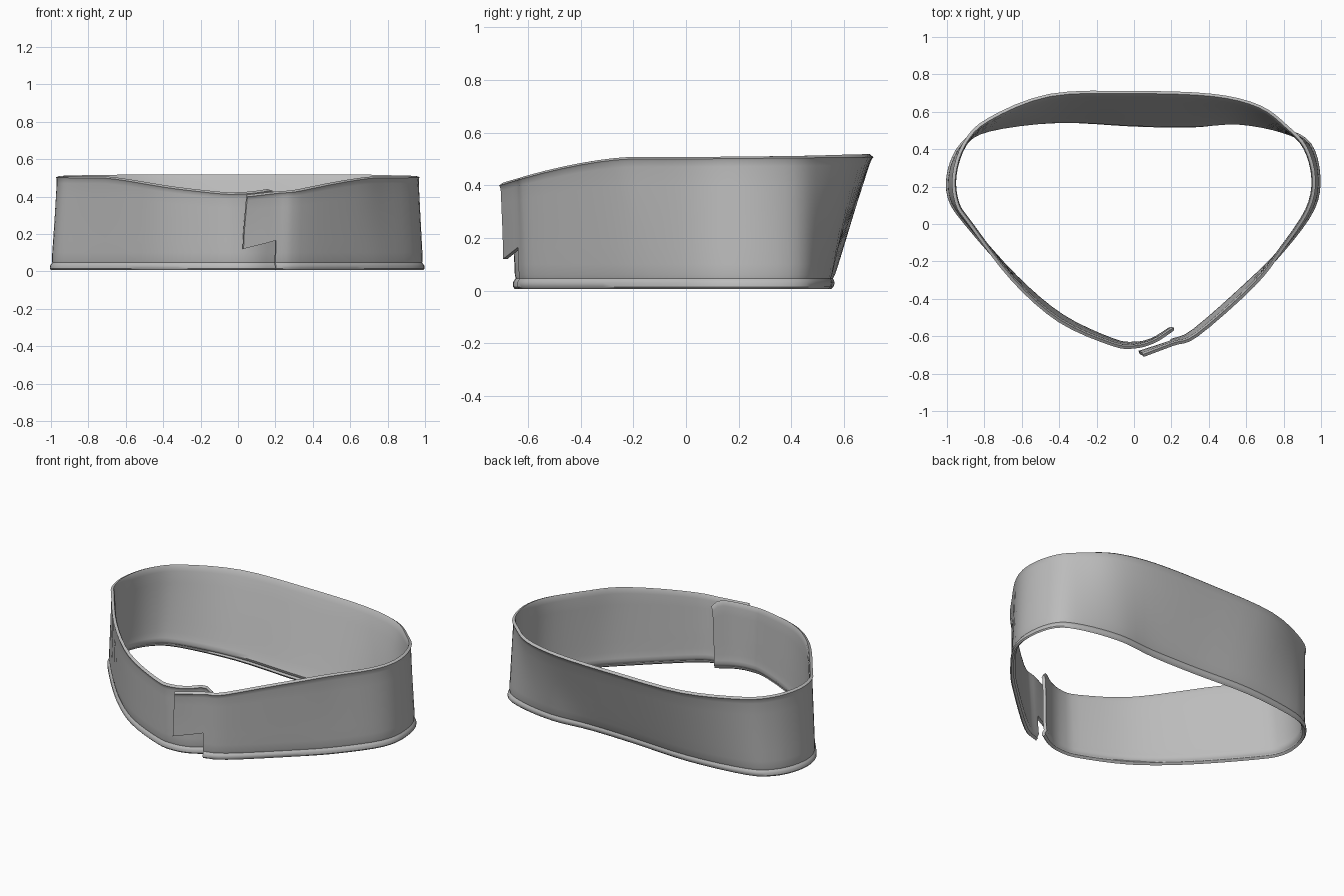
import bpy
import bmesh
from mathutils import Vector

cube = bpy.data.objects.get("Cube")
if cube:
    bpy.data.objects.remove(cube, do_unlink=True)

STEPS = 4          # curve samples between two stations
NOTCH_Z = 0.165    # height of the torn notch in the overlapping end
NOTCH_X = 0.2

# Stations along the band: bottom x, y and top x, y of the outer side
STATIONS = [
    (.2, -.57, .21, -.565), (.1, -.63, .11, -.63), (0, -.65, 0, -.66),
    (-.12, -.63, -.12, -.645), (-.39, -.5, -.4, -.52), (-.64, -.29, -.65, -.3),
    (-.9, 0, -.88, 0), (-.99, .14, -.95, .11), (-.99, .29, -.965, .26),
    (-.92, .43, -.91, .43), (-.78, .51, -.78, .56), (-.4, .55, -.45, .69),
    (0, .53, 0, .705), (.3, .525, .42, .69), (.55, .545, .67, .63),
    (.8, .505, .82, .52), (.94, .43, .92, .41), (.99, .26, .965, .24),
    (.96, .08, .93, .07), (.8, -.14, .79, -.14), (.63, -.31, .64, -.33),
    (.33, -.575, .34, -.595), (.2, -.635, .21, -.645), (.02, -.69, .05, -.705),
]

# Cross-section of the band: height and outward offset, with a rolled hem
PROFILE = [(.006, .0), (.014, .007), (.03, .007), (.038, .002), (.046, -.004),
           (.06, -.001), (.1, 0), (NOTCH_Z, 0), (.24, 0), (.32, 0), (.4, 0),
           (.47, 0), (.492, .002), (.5, .006)]


def smooth_path(points):
    """Catmull-Rom curve through the points."""
    pts = [2 * points[0] - points[1]] + points + [2 * points[-1] - points[-2]]
    out = []
    for a, b, c, d in zip(pts, pts[1:], pts[2:], pts[3:]):
        for k in range(STEPS):
            t = k / STEPS
            out.append(b + (c - a) * t / 2 + (2 * a - 5 * b + 4 * c - d) * t**2 / 2
                       + (3 * b - a - 3 * c + d) * t**3 / 2)
    return out + [points[-1]]


def top_height(y):
    """The upper edge dips towards the front overlap."""
    return .5 + .01 * max(0, y) - .1 * (max(0, -.2 - y) / .5) ** 1.6


bottom = smooth_path([Vector((s[0], s[1], 0)) for s in STATIONS])
top = smooth_path([Vector((s[2], s[3], 0)) for s in STATIONS])
count = len(bottom)
notch_start = (len(STATIONS) - 2) * STEPS

# Band surface
bm = bmesh.new()
grid = []
for i in range(count):
    along = top[min(i + 1, count - 1)] - top[max(i - 1, 0)]
    outward = Vector((-along.y, along.x, 0)).normalized()
    height = top_height(top[i].y) - .05 * max(0, 1 - i / 2) ** 2
    column = []
    for z, offset in PROFILE:
        f = z / .5
        p = bottom[i].lerp(top[i], f) + outward * offset
        # Squeeze only the part above the notch to the local height
        p.z = z if z <= NOTCH_Z else NOTCH_Z + (z - NOTCH_Z) * (height - NOTCH_Z) / (.5 - NOTCH_Z)
        if z == NOTCH_Z and i > notch_start:
            p.z -= .045 * (i - notch_start) / STEPS
        column.append(bm.verts.new(p))
    grid.append(column)

for i in range(count - 1):
    for j in range(len(PROFILE) - 1):
        # Leave the notch open below the overlapping end
        if i >= notch_start and PROFILE[j][0] < NOTCH_Z:
            continue
        bm.faces.new((grid[i][j], grid[i][j + 1], grid[i + 1][j + 1], grid[i + 1][j]))
bmesh.ops.delete(bm, geom=[v for v in bm.verts if not v.link_faces], context='VERTS')

mesh = bpy.data.meshes.new("collar_band")
bm.to_mesh(mesh)
bm.free()
band = bpy.data.objects.new("collar_band", mesh)
bpy.context.collection.objects.link(band)

# Cloth thickness
solid = band.modifiers.new("thickness", 'SOLIDIFY')
solid.thickness = .018
solid.offset = -1

# Plain grey cloth
grey = bpy.data.materials.new("grey_cloth")
grey.use_nodes = True
colour = (.5, .5, .5, 1)
grey.diffuse_color = colour
grey.node_tree.nodes["Principled BSDF"].inputs["Base Color"].default_value = colour
mesh.materials.append(grey)

bpy.ops.object.select_all(action='DESELECT')
band.select_set(True)
bpy.context.view_layer.objects.active = band
bpy.ops.object.modifier_apply(modifier=solid.name)
bpy.ops.object.shade_smooth_by_angle(angle=.7)
